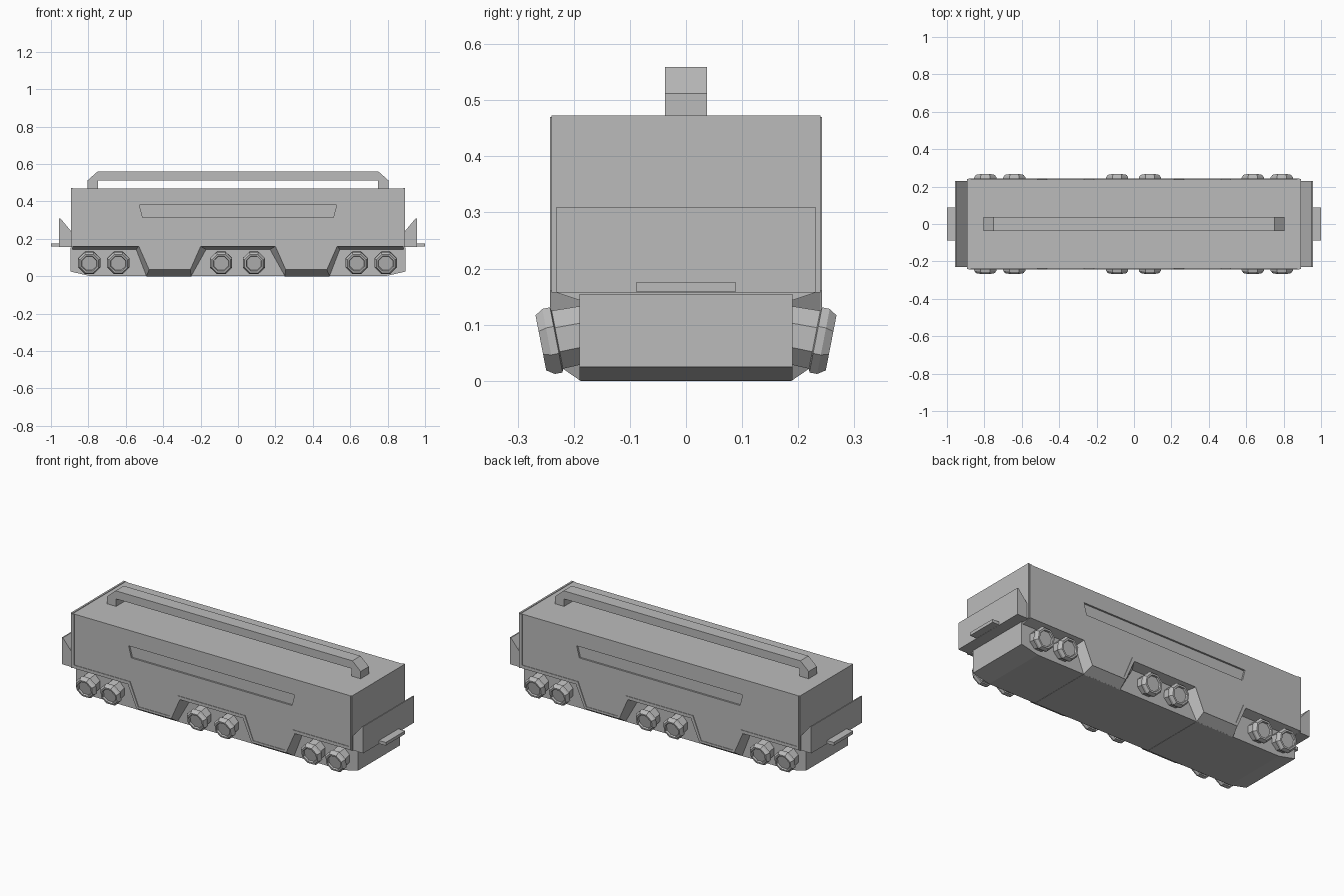
import bpy, bmesh, math
from mathutils import Matrix, Vector

cube = bpy.data.objects.get("Cube")
if cube:
    bpy.data.objects.remove(cube, do_unlink=True)

GREY = (0.5, 0.5, 0.5, 1.0)
steel = bpy.data.materials.new("plain_grey")
steel.use_nodes = True
steel.diffuse_color = GREY
steel.node_tree.nodes["Principled BSDF"].inputs["Base Color"].default_value = GREY


def finish(name, bm):
    bmesh.ops.recalc_face_normals(bm, faces=bm.faces)
    mesh = bpy.data.meshes.new(name)
    bm.to_mesh(mesh)
    bm.free()
    mesh.materials.append(steel)
    obj = bpy.data.objects.new(name, mesh)
    bpy.context.collection.objects.link(obj)
    return obj


def loft(name, rings):
    """Solid through several matching xz outlines, each given as (y, points)."""
    bm = bmesh.new()
    loops = [[bm.verts.new((x, y, z)) for x, z in pts] for y, pts in rings]
    n = len(loops[0])
    for a, b in zip(loops, loops[1:]):
        for i in range(n):
            j = (i + 1) % n
            bm.faces.new((a[i], a[j], b[j], b[i]))
    bm.faces.new(loops[0])
    bm.faces.new(loops[-1])
    bmesh.ops.dissolve_limit(bm, angle_limit=0.01, verts=bm.verts, edges=bm.edges)
    return finish(name, bm)


def prism(name, pts, y0, y1):
    return loft(name, [(y0, pts), (y1, pts)])


def box(name, x0, x1, y, z0, z1):
    return prism(name, [(x0, z0), (x1, z0), (x1, z1), (x0, z1)], -y, y)


def mirrored(half):
    """Complete a left-to-right path from its x < 0 half."""
    return half + [(-x, z) for x, z in reversed(half)]


# Body shell with hanging skirts whose lower edges flare in to the chassis
outer = mirrored([(-0.885, 0.47), (-0.885, 0.16), (-0.53, 0.16), (-0.475, 0.035),
                  (-0.255, 0.035), (-0.2, 0.16)])
inner = mirrored([(-0.885, 0.47), (-0.885, 0.143), (-0.545, 0.143), (-0.49, 0),
                  (-0.25, 0), (-0.17, 0.143)])
body = loft("body", [(-0.239, outer), (-0.188, inner), (0.188, inner), (0.239, outer)])

# Long recessed side slots
slot = [(-0.51, 0.315), (0.51, 0.315), (0.527, 0.38), (-0.527, 0.38)]
for s in (-1, 1):
    cutter = prism("slot_cutter", slot, s * 0.229, s * 0.26)
    cutter.hide_render = True
    mod = body.modifiers.new("slot", 'BOOLEAN')
    mod.operation = 'DIFFERENCE'
    mod.solver = 'EXACT'
    mod.object = cutter
    bpy.context.view_layer.objects.active = body
    bpy.ops.object.modifier_apply(modifier=mod.name)
    bpy.data.objects.remove(cutter, do_unlink=True)

# Raised trim along the skirt edge
trim = mirrored([(-0.872, 0.47), (-0.872, 0.178), (-0.517, 0.178), (-0.464, 0.048),
                 (-0.266, 0.048), (-0.213, 0.178)])
for s, side in ((-1, "right"), (1, "left")):
    prism("skirt_trim_" + side, outer + trim[::-1], s * 0.236, s * 0.242)

# Chassis with rising ends
prism("chassis", mirrored([(-0.895, 0.155), (-0.895, 0.025), (-0.79, 0.001)]), -0.19, 0.19)

# Roof rail
prism("roof_rail", mirrored([(-0.805, 0.465), (-0.805, 0.512), (-0.752, 0.559)])
      + mirrored([(-0.748, 0.465), (-0.748, 0.513)])[::-1], -0.037, 0.037)

# End plates, wedge-topped buffers and couplers
for s, end in ((-1, "right"), (1, "left")):
    box("end_plate_" + end, s * 0.882, s * 0.893, 0.24, 0.157, 0.473)
    prism("buffer_" + end, [(s * x, z) for x, z in
          ((0.885, 0.157), (0.957, 0.157), (0.957, 0.31), (0.95, 0.31), (0.885, 0.232))],
          -0.231, 0.231)
    box("coupler_" + end, s * 0.94, s * 1.0, 0.088, 0.158, 0.176)

# Octagonal wheels, tilted to face slightly down: (radius, distance along axle)
WHEEL = [(0.055, -0.07), (0.057, -0.012), (0.064, -0.01), (0.064, 0.004),
         (0.054, 0.018), (0.044, 0.018), (0.041, 0.008)]
TILT = math.radians(11)


def wheel(name, x, side):
    bm = bmesh.new()
    axle = Vector((0, side * math.cos(TILT), -math.sin(TILT)))
    across = Vector((1, 0, 0))
    up = axle.cross(across)
    rings = []
    for r, d in WHEEL:
        ring = []
        for k in range(8):
            a = (k + 0.5) * math.pi / 4
            p = Vector((x, side * 0.241, 0.071)) + axle * d
            ring.append(bm.verts.new(p + r * (across * math.cos(a) + up * math.sin(a))))
        rings.append(ring)
    for a, b in zip(rings, rings[1:]):
        for k in range(8):
            m = (k + 1) % 8
            bm.faces.new((a[k], a[m], b[m], b[k]))
    bm.faces.new(rings[0])
    bm.faces.new(rings[-1])
    finish(name, bm)


for s, side in ((-1, "right"), (1, "left")):
    for i, x in enumerate((-0.795, -0.64, -0.09, 0.085, 0.635, 0.79)):
        wheel(f"wheel_{side}_{i + 1}", x, s)
